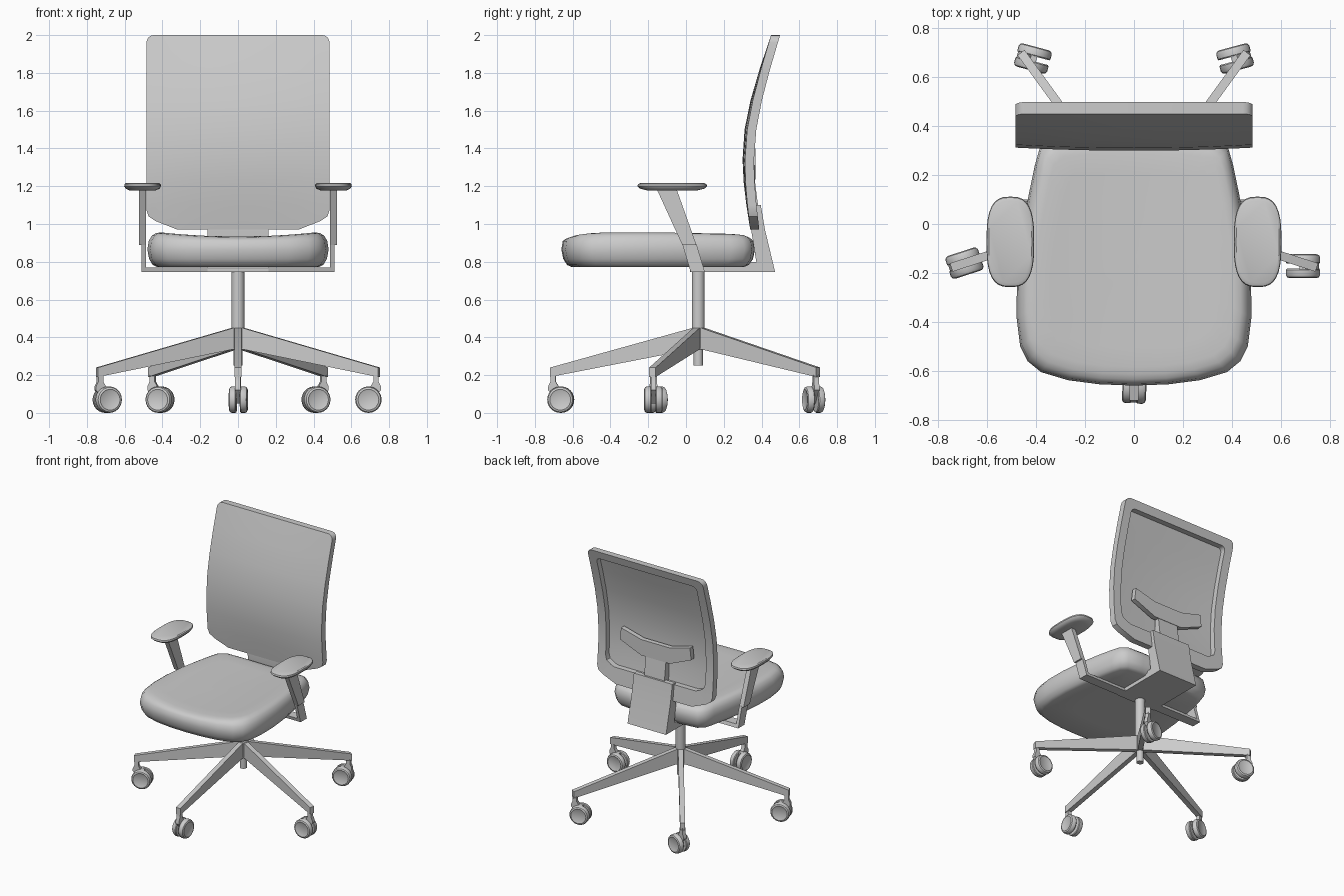
import bpy, bmesh
from math import sin, cos, pi, radians, copysign

if "Cube" in bpy.data.objects:
    bpy.data.objects.remove(bpy.data.objects["Cube"])


def finish(name, bm, loc=(0, 0, 0), rot=0, angle=35):
    bmesh.ops.recalc_face_normals(bm, faces=bm.faces)
    me = bpy.data.meshes.new(name)
    bm.to_mesh(me)
    bm.free()
    me.shade_smooth()
    me.set_sharp_from_angle(angle=radians(angle))
    ob = bpy.data.objects.new(name, me)
    ob.location = loc
    ob.rotation_euler.z = rot
    bpy.context.collection.objects.link(ob)
    return ob


def loft(bm, rings, closed=False):
    loops = [[bm.verts.new(p) for p in r] for r in rings]
    n = len(loops[0])
    pairs = list(zip(loops, loops[1:]))
    if closed:
        pairs.append((loops[-1], loops[0]))
    else:
        bm.faces.new(loops[0])
        bm.faces.new(loops[-1])
    for a, b in pairs:
        for i in range(n):
            j = (i + 1) % n
            bm.faces.new((a[i], a[j], b[j], b[i]))


def along_x(pts, t):
    return [(t, a, b) for a, b in pts]


def along_y(pts, t):
    return [(a, t, b) for a, b in pts]


def rect(x0, x1, y0, y1, z):
    return [(x0, y0, z), (x1, y0, z), (x1, y1, z), (x0, y1, z)]


def lathe(bm, profile, centre=(0, 0, 0), axis='z', n=24):
    # profile holds (radius, distance along axis)
    rings = []
    for r, t in profile:
        ring = []
        for i in range(n):
            u, v = r * cos(2 * pi * i / n), r * sin(2 * pi * i / n)
            p = (u, v, t) if axis == 'z' else (u, t, v)
            ring.append([c + q for c, q in zip(centre, p)])
        rings.append(ring)
    loft(bm, rings)


def mirrored(half):
    # half outline running from x = 0 round to x = 0
    return half + [(-x, y) for x, y in half[-2:0:-1]]


CY = 0.065  # column position

# Seat cushion with a shallow dip along the middle
outline = mirrored([(0, -.66), (.14, -.655), (.27, -.638), (.38, -.605), (.435, -.56),
                    (.465, -.50), (.48, -.38), (.478, -.22), (.46, -.05), (.43, .12),
                    (.405, .24), (.385, .31), (.34, .35), (.22, .363), (0, .365)])
levels = [(.5, .772), (.89, .772), (.94, .783), (.98, .815), (1, .865), (.985, .91),
          (.95, .938), (.91, .951), (.85, .957), (.7, .957), (.5, .957), (.25, .957), (.05, .957)]
rings = []
for s, z in levels:
    dip = .024 * max(0, min(1, (z - .91) / .045))
    rings.append([(x * s, -.15 + (y + .15) * s,
                   z - dip * max(0, 1 - (x * s / .42) ** 2)) for x, y in outline])
bm = bmesh.new()
loft(bm, rings)
finish("seat", bm, angle=60)

# Backrest: flat outlines, sliced and then bent along a side curve
CURVE = [(.97, .34), (1.10, .325), (1.22, .315), (1.34, .312), (1.5, .324),
         (1.656, .354), (1.82, .397), (2.0, .45)]


def bend(z):
    for (z0, y0), (z1, y1) in zip(CURVE, CURVE[1:]):
        if z <= z1:
            break
    return y0 + (y1 - y0) * (z - z0) / (z1 - z0)


def back_outline(hw, top, shoulder, bottom, hb, r):
    half = [(0, bottom), (hb, bottom), (hw - .05, shoulder - .03), (hw - .012, shoulder - .005),
            (hw, shoulder + .03)]
    half += [(hw - r + r * cos(a * pi / 8), top - r + r * sin(a * pi / 8)) for a in range(5)]
    return mirrored(half + [(0, top)])


def slice_and_bend(bm, bulge=0):
    cuts = [((0, 0, z), (0, 0, 1)) for z, _ in CURVE[1:-1]]
    if bulge:
        cuts += [((x * .08, 0, 0), (1, 0, 0)) for x in range(-5, 6)]
    for co, no in cuts:
        bmesh.ops.bisect_plane(bm, geom=bm.verts[:] + bm.edges[:] + bm.faces[:],
                               plane_co=co, plane_no=no)
    for v in bm.verts:
        x, z = v.co.x, v.co.z
        v.co.y += bend(z) - bulge * (1 - (x / .485) ** 2) * sin(pi * (z - .97) / 1.03)


outer = back_outline(.485, 2.0, 1.045, .97, .32, .04)
inner = back_outline(.42, 1.94, 1.13, 1.09, .34, .03)
bm = bmesh.new()
loft(bm, [along_y(outer, .006), along_y(outer, .048), along_y(inner, .048),
          along_y(inner, .006)], closed=True)
slice_and_bend(bm)
finish("back_frame", bm)
bm = bmesh.new()
loft(bm, [along_y(outer, 0), along_y(outer, .008)])
slice_and_bend(bm, .014)
finish("back_panel", bm)

# Lumbar support: bent bar on a short stem
bar = [(-.29, 1.40), (-.12, 1.355), (.12, 1.355), (.29, 1.40), (.30, 1.31),
       (.12, 1.235), (-.12, 1.235), (-.30, 1.31)]
bm = bmesh.new()
loft(bm, [along_y(bar, .33), along_y(bar, .367)])
finish("lumbar_bar", bm)
bm = bmesh.new()
loft(bm, [rect(-.085, .085, .33, .385, 1.07), rect(-.085, .085, .325, .362, 1.25)])
finish("lumbar_stem", bm)

# L-shaped bracket joining the back to the underside of the seat
side = [(.02, .745), (.472, .745), (.418, .97), (.396, 1.10), (.36, 1.10),
        (.345, .97), (.372, .80), (.02, .80)]
bm = bmesh.new()
loft(bm, [along_x(side, -.162), along_x(side, .162)])
finish("back_bracket", bm)

# Arms: cross bar, leaning uprights, posts and pads
bm = bmesh.new()
loft(bm, [rect(-.508, .508, .025, .10, .745), rect(-.508, .508, .018, .092, .77)])
finish("arm_cross_bar", bm)
for s, label in ((-1, "left"), (1, "right")):
    bm = bmesh.new()
    loft(bm, [rect(s * .487, s * .51, .025, .10, .745), rect(s * .487, s * .51, -.02, .055, .895)])
    finish(label + "_arm_upright", bm)
    bm = bmesh.new()
    loft(bm, [rect(s * .487, s * .523, -.02, .055, .89),
              rect(s * .487, s * .523, -.155, -.05, 1.185)])
    finish(label + "_arm_post", bm)
    rings = []
    for k, z in ((.72, 1.178), (.92, 1.187), (1, 1.2), (.98, 1.211), (.9, 1.217)):
        ring = []
        for i in range(32):
            c, d = cos(i * pi / 16), sin(i * pi / 16)
            ring.append((s * .505 + .0975 * k * copysign(abs(c) ** .7, c),
                         -.073 + .185 * k * copysign(abs(d) ** .7, d), z))
        rings.append(ring)
    bm = bmesh.new()
    loft(bm, rings)
    finish(label + "_arm_pad", bm)

# Gas column and hub
bm = bmesh.new()
lathe(bm, [(.025, .25), (.025, .36)])
lathe(bm, [(.034, .34), (.034, .75)])
finish("column", bm, (0, CY, 0))

# Five legs, each with a twin-wheel caster (leg angle, caster heading)
leg = [(0, .45), (.03, .45), (.785, .24), (.785, .19), (.04, .335), (0, .335)]
fork = [(.014, .20), (.014, .165), (.026, .14), (.026, .12), (-.04, .05), (-.055, .06),
        (-.055, .137), (-.03, .138), (-.014, .165), (-.014, .20)]
for n, (a, h) in enumerate(((-90, -93), (-18, 0), (54, 15), (126, 165), (198, 198)), 1):
    a, h = radians(a), radians(h)
    bm = bmesh.new()
    loft(bm, [along_y(leg, -.018), along_y(leg, .018)])
    finish(f"leg_{n}", bm, (0, CY, 0), a)
    spot = (.768 * cos(a), CY + .768 * sin(a), 0)
    bm = bmesh.new()
    loft(bm, [along_y(fork, -.014), along_y(fork, .014)])
    finish(f"caster_fork_{n}", bm, spot, h)
    bm = bmesh.new()
    for s in (-1, 1):
        lathe(bm, [(.066, s * .01), (.07, s * .015), (.07, s * .036), (.065, s * .045),
                   (.055, s * .049), (.05, s * .046)], (-.04, 0, .07), 'y')
    finish(f"caster_wheels_{n}", bm, spot, h)
